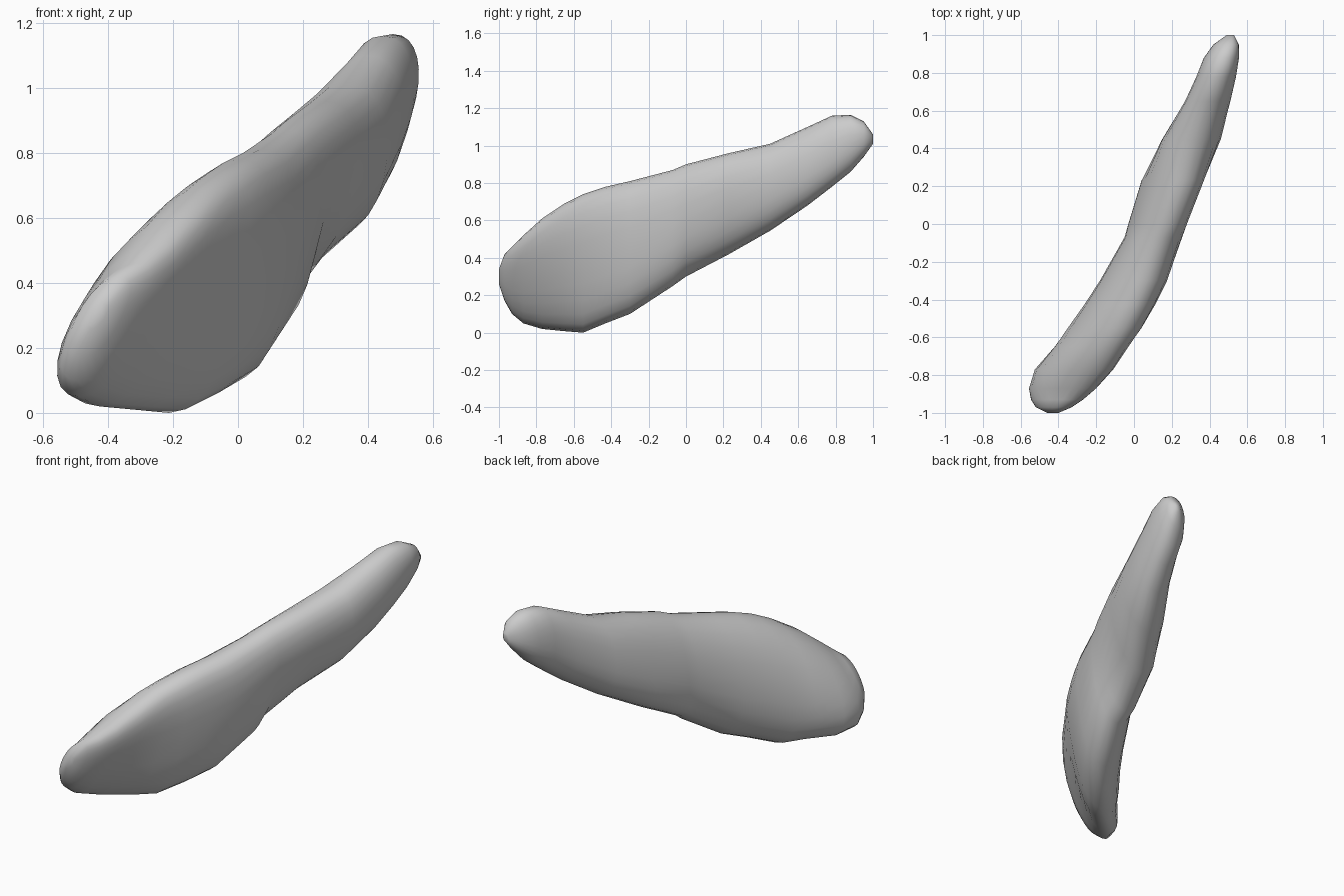
import bpy, bmesh, math

if "Cube" in bpy.data.objects:
    bpy.data.objects.remove(bpy.data.objects["Cube"])

# Cross-sections along y: y, x min, x max, z min, z max, lean, bow
SECTIONS = [
    (-1.0, -.46, -.40, .26, .34, .6, 0), (-.97, -.52, -.33, .17, .42, .65, .05),
    (-.93, -.545, -.27, .10, .46, .7, .1), (-.87, -.556, -.20, .05, .52, .7, .12),
    (-.77, -.525, -.11, .02, .61, .63, .15), (-.65, -.42, -.03, .008, .69, .5, .17),
    (-.55, -.35, .04, .0, .74, .43, .17), (-.43, -.265, .11, .05, .78, .33, .17),
    (-.3, -.18, .175, .10, .81, .27, .15),
    (-.07, -.05, .255, .25, .87, .25, .08), (0, -.03, .28, .30, .90, .38, 0),
    (.23, .04, .37, .42, .96, .38, 0), (.45, .15, .46, .545, 1.01, .15, 0),
    (.65, .27, .51, .68, 1.10, .08, 0), (.78, .33, .54, .78, 1.16, .1, 0),
    (.88, .37, .556, .86, 1.165, .15, 0), (.95, .42, .555, .94, 1.13, .2, 0),
    (1.0, .49, .53, 1.01, 1.06, .2, 0),
]
SIDES = 24


def soft(v):
    # slightly squarer than an ellipse
    return math.copysign(abs(v) ** .9, v)


def ring(bm, y, x0, x1, z0, z1, lean, bow):
    width = math.sqrt(1 - lean * lean)
    pts = []
    for i in range(SIDES):
        t = 2 * math.pi * i / SIDES
        c, s = soft(math.cos(t)), soft(math.sin(t))
        pts.append((width * c + lean * s + bow * s * s, s))
    lo, hi = min(p[0] for p in pts), max(p[0] for p in pts)
    cz, hz = (z0 + z1) / 2, (z1 - z0) / 2
    return [bm.verts.new((x0 + (x1 - x0) * (u - lo) / (hi - lo), y, cz + hz * v))
            for u, v in pts]


# Flattened, leaning, tapered body
bm = bmesh.new()
rings = [ring(bm, *s) for s in SECTIONS]
for a, b in zip(rings, rings[1:]):
    for i in range(SIDES):
        j = (i + 1) % SIDES
        bm.faces.new((a[i], a[j], b[j], b[i]))
bm.faces.new(rings[0])
bm.faces.new(rings[-1])
bmesh.ops.recalc_face_normals(bm, faces=bm.faces)
for f in bm.faces:
    f.smooth = True
mesh = bpy.data.meshes.new("tapered_body")
bm.to_mesh(mesh)
bm.free()
body = bpy.data.objects.new("tapered_body", mesh)
bpy.context.collection.objects.link(body)
